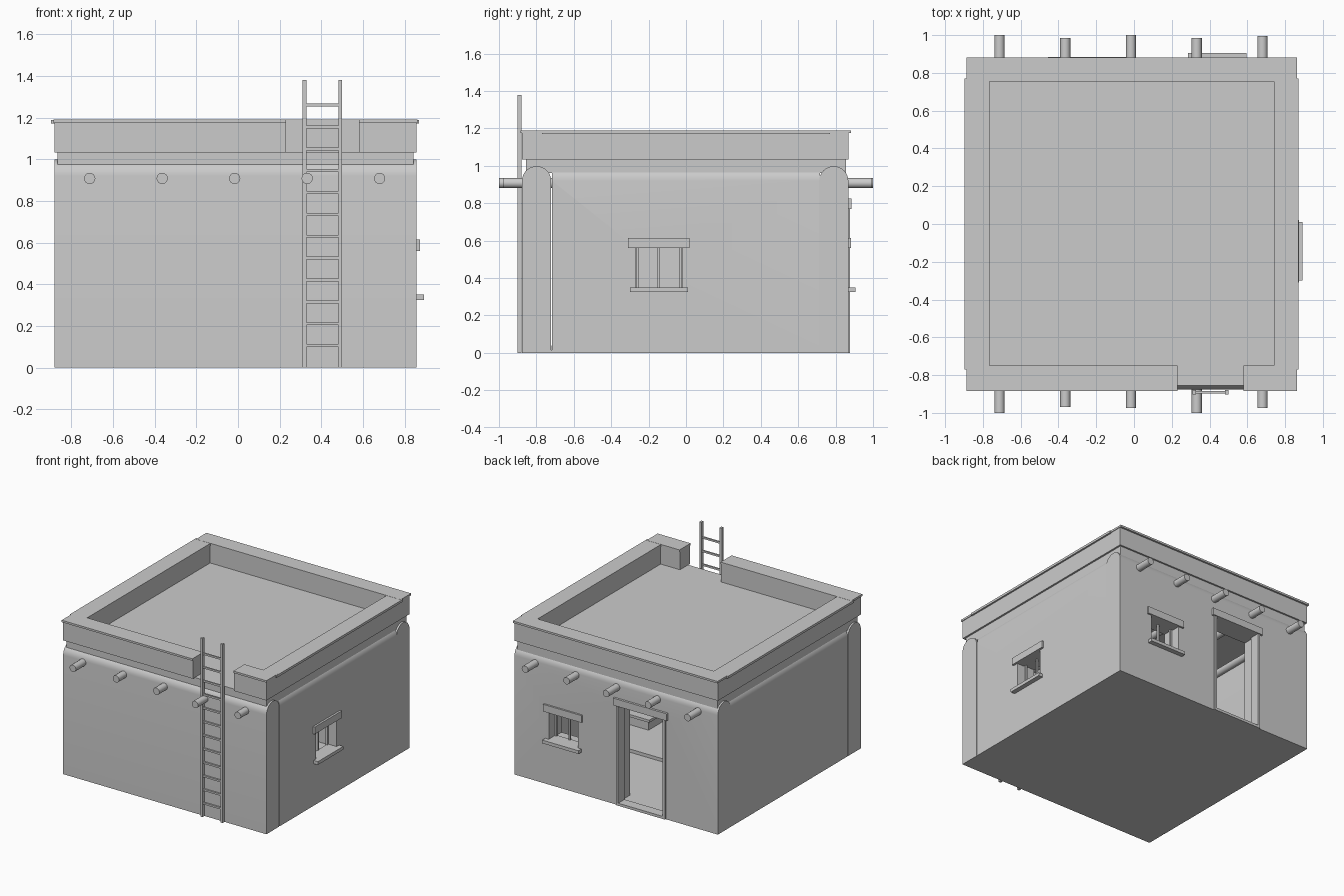
import bpy, bmesh, math

if "Cube" in bpy.data.objects:
    bpy.data.objects.remove(bpy.data.objects["Cube"])

clay = bpy.data.materials.new("plain_grey")
clay.diffuse_color = (0.6, 0.6, 0.6, 1)
clay.use_nodes = True
clay.node_tree.nodes["Principled BSDF"].inputs["Base Color"].default_value = clay.diffuse_color


def finish(name, bm, smooth=False):
    bmesh.ops.recalc_face_normals(bm, faces=bm.faces)
    me = bpy.data.meshes.new(name)
    bm.to_mesh(me)
    bm.free()
    me.materials.append(clay)
    ob = bpy.data.objects.new(name, me)
    bpy.context.collection.objects.link(ob)
    if smooth:
        bpy.ops.object.select_all(action='DESELECT')
        ob.select_set(True)
        bpy.context.view_layer.objects.active = ob
        bpy.ops.object.shade_smooth_by_angle(angle=math.radians(35))
    return ob


def box(name, x0, x1, y0, y1, z0, z1):
    bm = bmesh.new()
    bmesh.ops.create_cube(bm, size=1)
    for v in bm.verts:
        v.co = ((x0, x1)[v.co.x > 0], (y0, y1)[v.co.y > 0], (z0, z1)[v.co.z > 0])
    return finish(name, bm)


def prism(name, pts, place, a, b):
    """Extrude a 2D outline from a to b; place(u, v, t) gives the 3D point."""
    bm = bmesh.new()
    r0 = [bm.verts.new(place(u, v, a)) for u, v in pts]
    r1 = [bm.verts.new(place(u, v, b)) for u, v in pts]
    n = len(pts)
    for i in range(n):
        j = (i + 1) % n
        bm.faces.new((r0[i], r0[j], r1[j], r1[i]))
    bm.faces.new(r0)
    bm.faces.new(r1)
    return finish(name, bm, True)


def wall_outline(c, r=0.078, z=0.92, n=16):
    arc = [(c + r * math.cos(math.pi * i / n), z + r * math.sin(math.pi * i / n))
           for i in range(n + 1)]
    return [(c - r, 0), (c + r, 0)] + arc


def cut(wall, *dims):
    cutter = box("opening_cutter", *dims)
    cutter.hide_render = True
    m = wall.modifiers.new("opening", 'BOOLEAN')
    m.operation = 'DIFFERENCE'
    m.solver = 'EXACT'
    m.object = cutter
    bpy.context.view_layer.objects.active = wall
    bpy.ops.object.modifier_apply(modifier=m.name)
    bpy.data.objects.remove(cutter)


# Walls with rounded tops
along_x = lambda u, v, t: (t, u, v)
along_y = lambda u, v, t: (u, t, v)
front = prism("front_wall", wall_outline(-0.799), along_x, -0.88, 0.857)
back = prism("back_wall", wall_outline(0.79), along_x, -0.88, 0.857)
left = prism("left_wall", wall_outline(-0.802), along_y, -0.716, 0.716)
right = prism("right_wall", wall_outline(0.779), along_y, -0.716, 0.716)
box("floor", -0.87, 0.85, -0.87, 0.86, 0, 0.015)

# Openings for the door and two windows
cut(back, -0.43, -0.02, 0.6, 1.0, 0.015, 0.77)
cut(back, 0.315, 0.565, 0.6, 1.0, 0.345, 0.565)
cut(right, 0.6, 1.0, -0.27, -0.02, 0.345, 0.565)

# Window lintels, sills and bars
box("right_window_lintel", 0.80, 0.873, -0.31, 0.02, 0.56, 0.615)
box("right_window_sill", 0.78, 0.893, -0.30, 0.01, 0.325, 0.35)
box("back_window_lintel", 0.275, 0.605, 0.80, 0.882, 0.56, 0.615)
box("back_window_sill", 0.285, 0.595, 0.78, 0.905, 0.325, 0.35)
for i in range(3):
    y = -0.26 + 0.115 * i
    box("right_window_bar", 0.775, 0.789, y - 0.007, y + 0.007, 0.345, 0.565)
    x = 0.325 + 0.115 * i
    box("back_window_bar", x - 0.007, x + 0.007, 0.783, 0.797, 0.345, 0.565)

# Door frame
box("door_lintel", -0.455, 0.005, 0.80, 0.885, 0.77, 0.825)
for x in (-0.435, -0.035):
    box("door_post", x, x + 0.02, 0.80, 0.877, 0, 0.77)
box("door_threshold", -0.43, -0.02, 0.80, 0.877, 0, 0.02)

# Low platform and bench inside
box("inner_platform", -0.72, 0.70, -0.72, 0.13, 0.01, 0.04)
box("inner_bench", 0.46, 0.70, -0.6, -0.2, 0.03, 0.11)
box("inner_bench_top", 0.44, 0.70, -0.62, -0.18, 0.11, 0.13)

# Roof slab and parapet, with a gap at the ladder
box("roof_slab", -0.867, 0.843, -0.855, 0.855, 0.962, 1.035)
GAP = (0.23, 0.58)
Z0, Z1 = 1.033, 1.18
box("parapet_front_left", -0.88, GAP[0], -0.877, -0.755, Z0, Z1)
box("parapet_front_right", GAP[1], 0.857, -0.877, -0.755, Z0, Z1)
box("parapet_back", -0.88, 0.857, 0.76, 0.868, Z0, Z1)
box("parapet_left", -0.88, -0.77, -0.755, 0.76, Z0, Z1)
box("parapet_right", 0.745, 0.857, -0.755, 0.76, Z0, Z1)

# Parapet caps
box("cap_front_left", -0.887, GAP[0], -0.885, -0.75, 1.175, 1.19)
box("cap_front_right", GAP[1], 0.862, -0.885, -0.75, 1.175, 1.19)
box("cap_back", -0.887, 0.862, 0.755, 0.882, 1.175, 1.19)
box("cap_left", -0.897, -0.765, -0.77, 0.77, 1.171, 1.189)
box("cap_right", 0.74, 0.87, -0.77, 0.77, 1.171, 1.189)

# Round roof beams poking out at front and back
ends = [(-1.0, 1.0), (-0.97, 0.985), (-0.975, 1.0), (-1.0, 0.985), (-0.975, 0.995)]
for i, (ya, yb) in enumerate(ends):
    cx = -0.712 + 0.348 * i
    ring = [(cx + 0.027 * math.cos(math.tau * k / 16),
             0.908 + 0.027 * math.sin(math.tau * k / 16)) for k in range(16)]
    prism("roof_beam", ring, along_y, ya, yb)

# Ladder
for x in (0.31, 0.482):
    box("ladder_rail", x, x + 0.018, -0.902, -0.88, 0, 1.38)
for i in range(12):
    z = 0.105 * (i + 1)
    box("ladder_rung", 0.32, 0.49, -0.897, -0.885, z - 0.007, z + 0.007)
